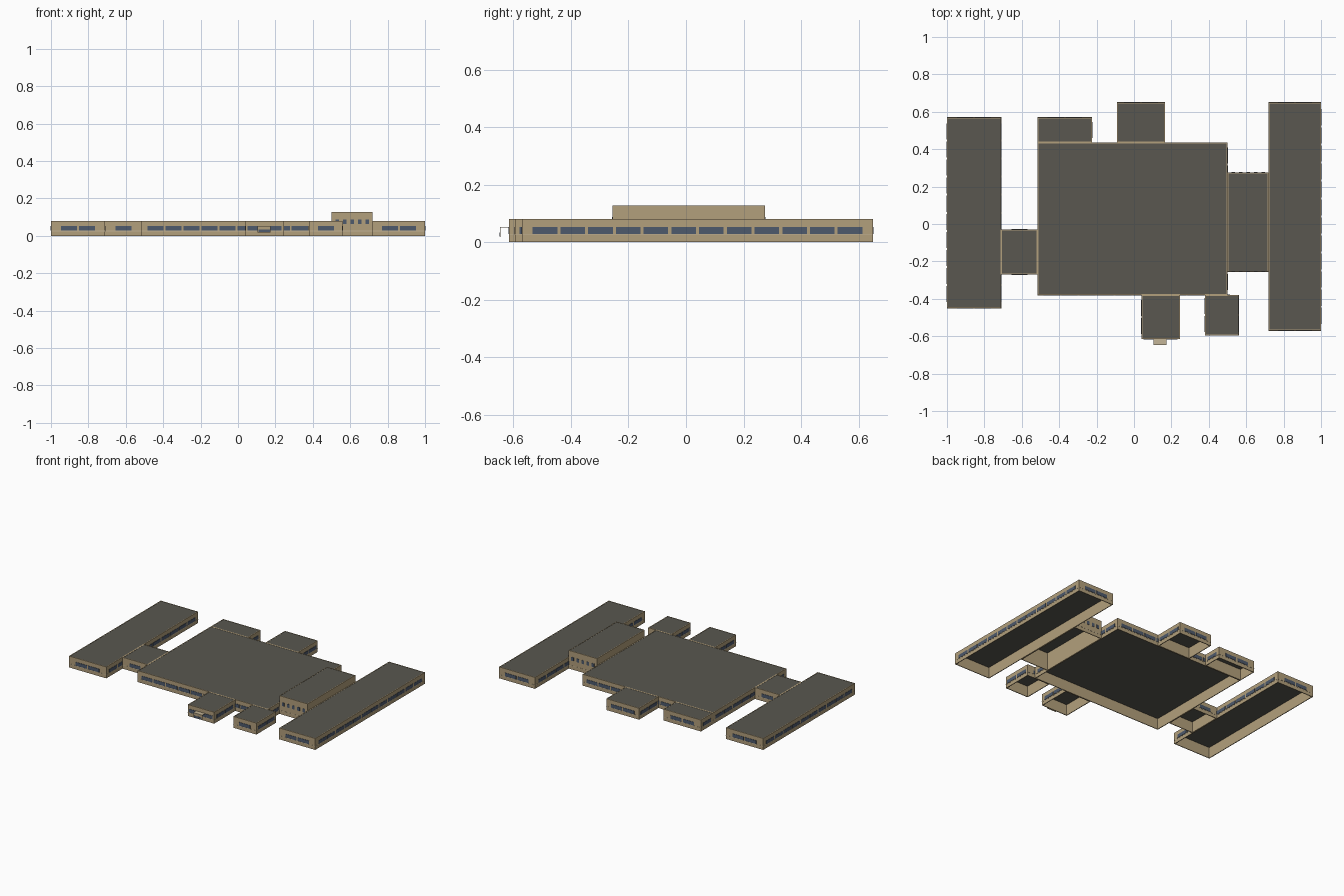
import bpy, bmesh
from mathutils import Matrix, Vector

cube = bpy.data.objects.get("Cube")
if cube:
    bpy.data.objects.remove(cube, do_unlink=True)


def material(name, rgb):
    m = bpy.data.materials.new(name)
    m.use_nodes = True
    m.diffuse_color = (*rgb, 1)
    m.node_tree.nodes["Principled BSDF"].inputs["Base Color"].default_value = (*rgb, 1)
    return m


WALL = material("tan wall", (0.45, 0.35, 0.20))
ROOF = material("dark roof", (0.10, 0.095, 0.08))
GLASS = material("blue grey glass", (0.075, 0.10, 0.15))
TRIM = material("pale trim", (0.55, 0.46, 0.31))

EDGE = 0.005      # wall thickness
PLATE = 0.002     # relief of windows and trim


def add_box(bm, lo, hi):
    lo, hi = Vector(lo), Vector(hi)
    size = Matrix.Diagonal((*(hi - lo), 1))
    bmesh.ops.create_cube(bm, size=1, matrix=Matrix.Translation((lo + hi) / 2) @ size)


def finish(name, bm, mat):
    bmesh.ops.recalc_face_normals(bm, faces=bm.faces)
    mesh = bpy.data.meshes.new(name)
    bm.to_mesh(mesh)
    bm.free()
    mesh.materials.append(mat)
    obj = bpy.data.objects.new(name, mesh)
    bpy.context.collection.objects.link(obj)


def box(name, lo, hi, mat):
    bm = bmesh.new()
    add_box(bm, lo, hi)
    finish(name, bm, mat)


def ring(name, x0, x1, y0, y1, z0, z1, t, mat):
    """Four thin walls round a rectangle, open above and below."""
    bm = bmesh.new()
    add_box(bm, (x0, y0, z0), (x1, y0 + t, z1))
    add_box(bm, (x0, y1 - t, z0), (x1, y1, z1))
    add_box(bm, (x0, y0 + t, z0), (x0 + t, y1 - t, z1))
    add_box(bm, (x1 - t, y0 + t, z0), (x1, y1 - t, z1))
    finish(name, bm, mat)


def row(a, b, pitch, width, count):
    """Start and end of evenly spaced windows centred between a and b."""
    first = (a + b) / 2 - pitch * (count - 1) / 2
    for i in range(count):
        c = first + i * pitch
        yield c - width / 2, c + width / 2


def block(name, x0, x1, y0, y1, height=0.08, tall=False):
    ring(name + "_walls", x0, x1, y0, y1, 0, height, EDGE, WALL)
    box(name + "_roof", (x0 + EDGE, y0 + EDGE, height - 0.004),
        (x1 - EDGE, y1 - EDGE, height - 0.001), ROOF)
    ring(name + "_sill", x0 - PLATE / 2, x1 + PLATE / 2, y0 - PLATE / 2, y1 + PLATE / 2,
         0.024, 0.027, PLATE, TRIM)
    z0, z1 = (0.062, 0.087) if tall else (0.028, 0.052)
    pitch, width = (0.04, 0.019) if tall else (0.0965, 0.086)
    bm = bmesh.new()
    nx = 5 if tall else int((x1 - x0) / 0.1)
    for a, b in row(x0, x1, pitch, width, nx):
        for y in (y0, y1):
            add_box(bm, (a, y - PLATE, z0), (b, y + PLATE, z1))
    if not tall:
        for a, b in row(y0, y1, pitch, width, int((y1 - y0) / 0.1)):
            for x in (x0, x1):
                add_box(bm, (x - PLATE, a, z0), (x + PLATE, b, z1))
    # keep the outermost glass inside the overall footprint
    for v in bm.verts:
        v.co.x = max(-1.0015, min(1.0015, v.co.x))
    finish(name + "_windows", bm, GLASS)


# Building blocks
block("main_hall", -0.515, 0.50, -0.38, 0.435)
block("right_wing", -1.0, -0.71, -0.45, 0.57)
block("left_wing", 0.72, 1.0, -0.57, 0.65)
block("right_link", -0.71, -0.515, -0.27, -0.03)
block("tall_hall", 0.50, 0.72, -0.255, 0.275, 0.128, tall=True)
block("back_corner_room", -0.515, -0.225, 0.435, 0.57)
block("back_middle_room", -0.09, 0.165, 0.435, 0.65)
block("entrance_room", 0.04, 0.245, -0.615, -0.38)
block("front_room", 0.38, 0.56, -0.595, -0.38)

# Entrance porch
box("porch_canopy", (0.105, -0.647, 0.050), (0.175, -0.615, 0.053), TRIM)
box("porch_front", (0.105, -0.647, 0.018), (0.175, -0.645, 0.050), WALL)
box("porch_glass", (0.110, -0.648, 0.020), (0.170, -0.646, 0.034), GLASS)
